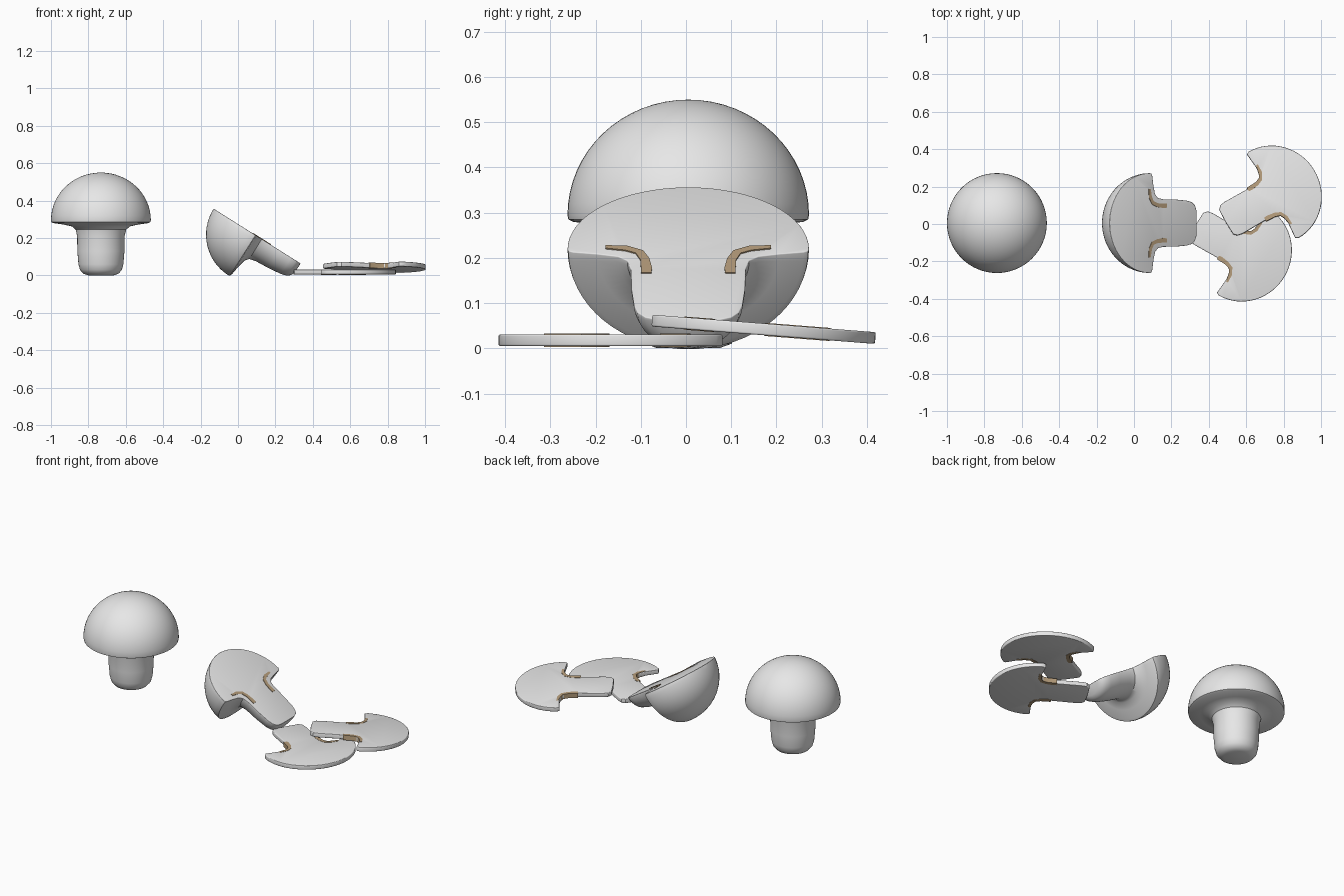
import bpy, bmesh
from math import sin, cos, pi, radians
from mathutils import Vector, Matrix

if "Cube" in bpy.data.objects:
    bpy.data.objects.remove(bpy.data.objects["Cube"])


def material(name, rgb):
    mat = bpy.data.materials.new(name)
    mat.use_nodes = True
    mat.diffuse_color = (*rgb, 1)
    mat.node_tree.nodes["Principled BSDF"].inputs["Base Color"].default_value = (*rgb, 1)
    return mat


FLESH = material("mushroom white", (0.8, 0.8, 0.8))
GILL = material("gill tan", (0.47, 0.34, 0.2))

# Half profiles as (radius, height above the rim), from cap top to stem end
DOME = [(0.267 * sin(a), 0.015 + 0.255 * cos(a))
        for a in (i * pi / 32 for i in range(17))]
ROUND = DOME + [(0.265, 0.005), (0.255, 0), (0.2, -0.008), (0.155, -0.018),
                (0.135, -0.035), (0.127, -0.07), (0.126, -0.15), (0.12, -0.22),
                (0.112, -0.25), (0.095, -0.27), (0.07, -0.279), (0, -0.28)]
FLAT = DOME + [(0.258, 0), (0.17, 0.008), (0.125, 0), (0.103, -0.025),
               (0.096, -0.08), (0.098, -0.23), (0.093, -0.26), (0.075, -0.277), (0, -0.28)]
HOOK = [(0.183, 0.012), (0.14, 0.004), (0.116, -0.008), (0.106, -0.035), (0.104, -0.09),
        (0.082, -0.09), (0.08, -0.07), (0.086, -0.03), (0.1, 0.003), (0.135, 0.022), (0.183, 0.024)]


def placement(origin, axis, normal):
    """Local z runs to the cap top, local y out of the cut face."""
    n = Vector(normal).normalized()
    z = Vector(axis)
    z = (z - n * z.dot(n)).normalized()
    m = Matrix((n.cross(z), n, z)).transposed().to_4x4()
    return Matrix.Translation(origin) @ m


def finish(bm, name, mat, matrix):
    bmesh.ops.recalc_face_normals(bm, faces=bm.faces)
    mesh = bpy.data.meshes.new(name)
    bm.to_mesh(mesh)
    bm.free()
    mesh.materials.append(mat)
    obj = bpy.data.objects.new(name, mesh)
    bpy.context.collection.objects.link(obj)
    obj.matrix_world = matrix
    bpy.ops.object.select_all(action='DESELECT')
    obj.select_set(True)
    bpy.context.view_layer.objects.active = obj
    bpy.ops.object.shade_smooth_by_angle(angle=radians(35))
    return obj


def round_cut(bm, width):
    """Soften the outline of each large flat cut face."""
    edges = {e for f in bm.faces if len(f.verts) > 10 for e in f.edges}
    bmesh.ops.bevel(bm, geom=list(edges), offset=width, segments=3,
                    profile=0.5, affect='EDGES', clamp_overlap=True)


def revolve(profile, angle, steps):
    bm = bmesh.new()
    verts = [bm.verts.new((r, 0, z)) for r, z in profile]
    edges = [bm.edges.new(p) for p in zip(verts, verts[1:])]
    bmesh.ops.spin(bm, geom=verts + edges, cent=(0, 0, 0), axis=(0, 0, 1),
                   angle=angle, steps=steps)
    bmesh.ops.remove_doubles(bm, verts=bm.verts, dist=0.0005)
    return bm


def plate(outline, thick, bevel=0):
    bm = bmesh.new()
    face = bm.faces.new([bm.verts.new((x, -thick / 2, z)) for x, z in outline])
    out = bmesh.ops.extrude_face_region(bm, geom=[face], use_keep_orig=True)
    moved = [g for g in out["geom"] if isinstance(g, bmesh.types.BMVert)]
    bmesh.ops.translate(bm, verts=moved, vec=(0, thick, 0))
    bmesh.ops.recalc_face_normals(bm, faces=bm.faces)
    if bevel:
        round_cut(bm, bevel)
    return bm


def gills(name, matrix, thick, shift=0):
    for side, label in ((1, "a"), (-1, "b")):
        bm = plate([(side * x, z) for x, z in HOOK], thick)
        bmesh.ops.translate(bm, verts=bm.verts, vec=(0, shift, 0))
        finish(bm, f"{name}_gill_{label}", GILL, matrix)


# Whole mushroom
finish(revolve(ROUND, 2 * pi, 64), "whole_mushroom", FLESH,
       Matrix.Translation((-0.733, 0.005, 0.28)))

# Half mushroom leaning on its cap, cut face upwards
half_place = placement((0.098, 0.005, 0.213), (-0.846, 0, 0.533), (0.533, 0, 0.846))
bm = revolve(ROUND, -pi, 32)
bmesh.ops.holes_fill(bm, edges=[e for e in bm.edges if e.is_boundary])
for v in bm.verts:
    v.co.y *= 0.97 if v.co.z > 0 else 0.95 + 0.4 * v.co.z
bmesh.ops.recalc_face_normals(bm, faces=bm.faces)
round_cut(bm, 0.006)
finish(bm, "half_mushroom", FLESH, half_place)
gills("half", half_place, 0.006)

# Two thin slices, the upper one resting on the lower
SLICE = FLAT + [(-r, z) for r, z in FLAT[-2:0:-1]]
for name, origin, axis, normal in (
        ("lower_slice", (0.573, -0.143, 0.018), (0.866, -0.5, 0), (0, 0, 1)),
        ("upper_slice", (0.733, 0.148, 0.044), (0.866, 0.5, 0), (0, 0.078, 1))):
    place = placement(origin, axis, normal)
    finish(plate(SLICE, 0.026, 0.004), name, FLESH, place)
    gills(name, place, 0.029)
